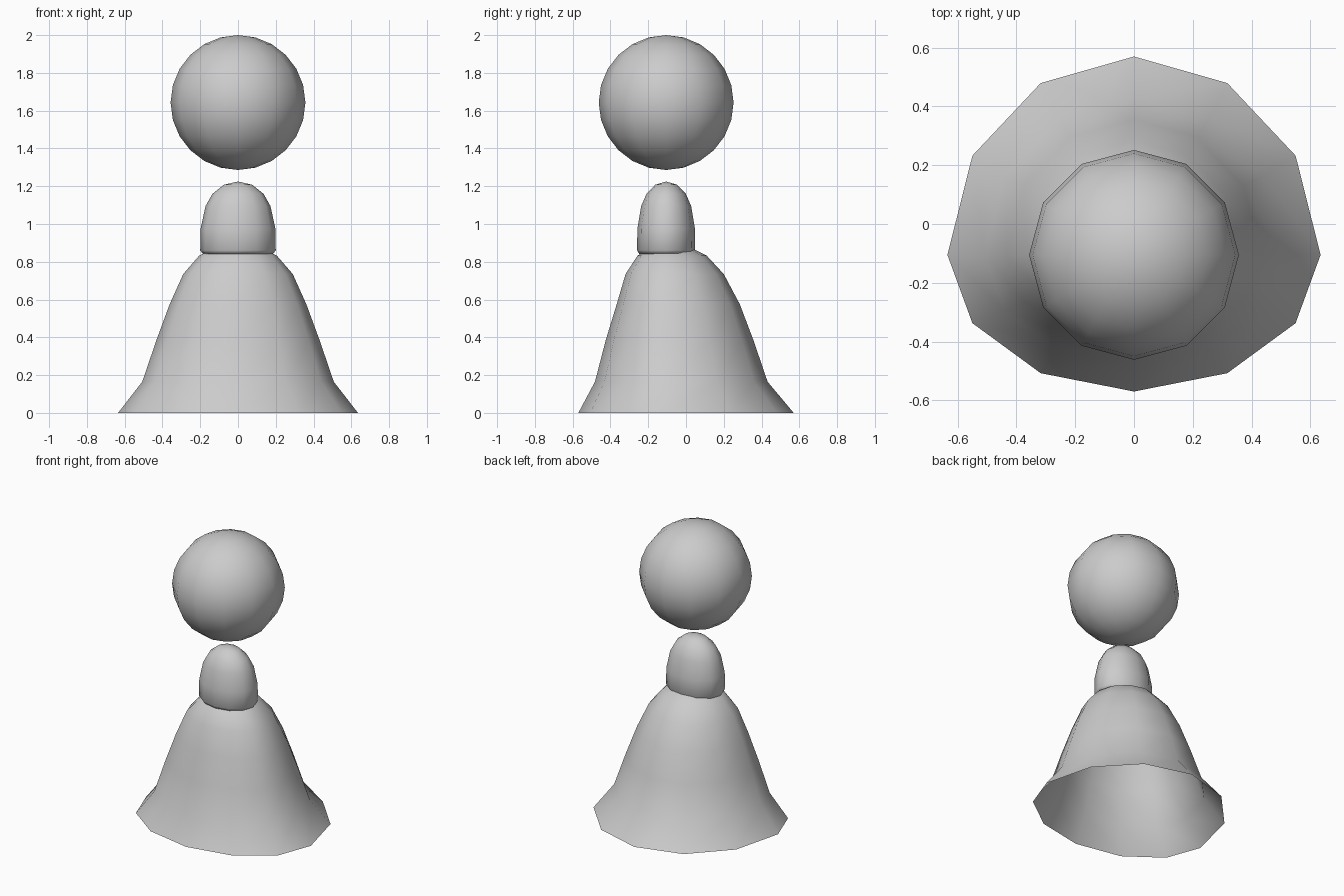
import bpy, bmesh, math

if "Cube" in bpy.data.objects:
    bpy.data.objects.remove(bpy.data.objects["Cube"])

SIDES = 12
CY = -0.105  # shared vertical axis of all parts


def loft(name, rings, apex_z, cap_bottom=False):
    """Stack of 12-sided rings (z, half width, back depth, front depth) closed by a tip."""
    bm = bmesh.new()
    loops = []
    for z, rx, back, front in rings:
        loop = []
        for i in range(SIDES):
            a = 2 * math.pi * i / SIDES
            s = math.sin(a)
            loop.append(bm.verts.new((rx * math.cos(a), CY + s * (back if s > 0 else front), z)))
        loops.append(loop)
    for low, high in zip(loops, loops[1:]):
        for i in range(SIDES):
            j = (i + 1) % SIDES
            bm.faces.new((low[i], low[j], high[j], high[i]))
    tip = bm.verts.new((0, CY, apex_z))
    for i in range(SIDES):
        bm.faces.new((loops[-1][i], loops[-1][(i + 1) % SIDES], tip))
    if cap_bottom:
        bm.faces.new(loops[0][::-1])
    mesh = bpy.data.meshes.new(name)
    bm.to_mesh(mesh)
    bm.free()
    mesh.shade_smooth()
    obj = bpy.data.objects.new(name, mesh)
    bpy.context.collection.objects.link(obj)
    return obj


# Flared skirt, open underneath and deeper at the back
loft("skirt", [
    (0.0, 0.635, 0.675, 0.465),
    (0.165, 0.507, 0.537, 0.377),
    (0.385, 0.432, 0.462, 0.320),
    (0.575, 0.362, 0.390, 0.262),
    (0.735, 0.290, 0.305, 0.215),
    (0.832, 0.206, 0.215, 0.152),
    (0.885, 0.107, 0.112, 0.080),
], 0.90)

# Domed torso with a rounded lower rim
torso_profile = [(0.842, 0.185), (0.86, 0.2), (0.975, 0.198), (1.095, 0.172),
                 (1.16, 0.135), (1.208, 0.075)]
loft("torso", [(z, r, r * 0.77, r * 0.77) for z, r in torso_profile], 1.225, True)

# Floating round head
bpy.ops.mesh.primitive_uv_sphere_add(segments=SIDES, ring_count=12, radius=0.357,
                                     location=(0, CY, 1.643))
head = bpy.context.object
head.name = "head"
head.data.shade_smooth()
